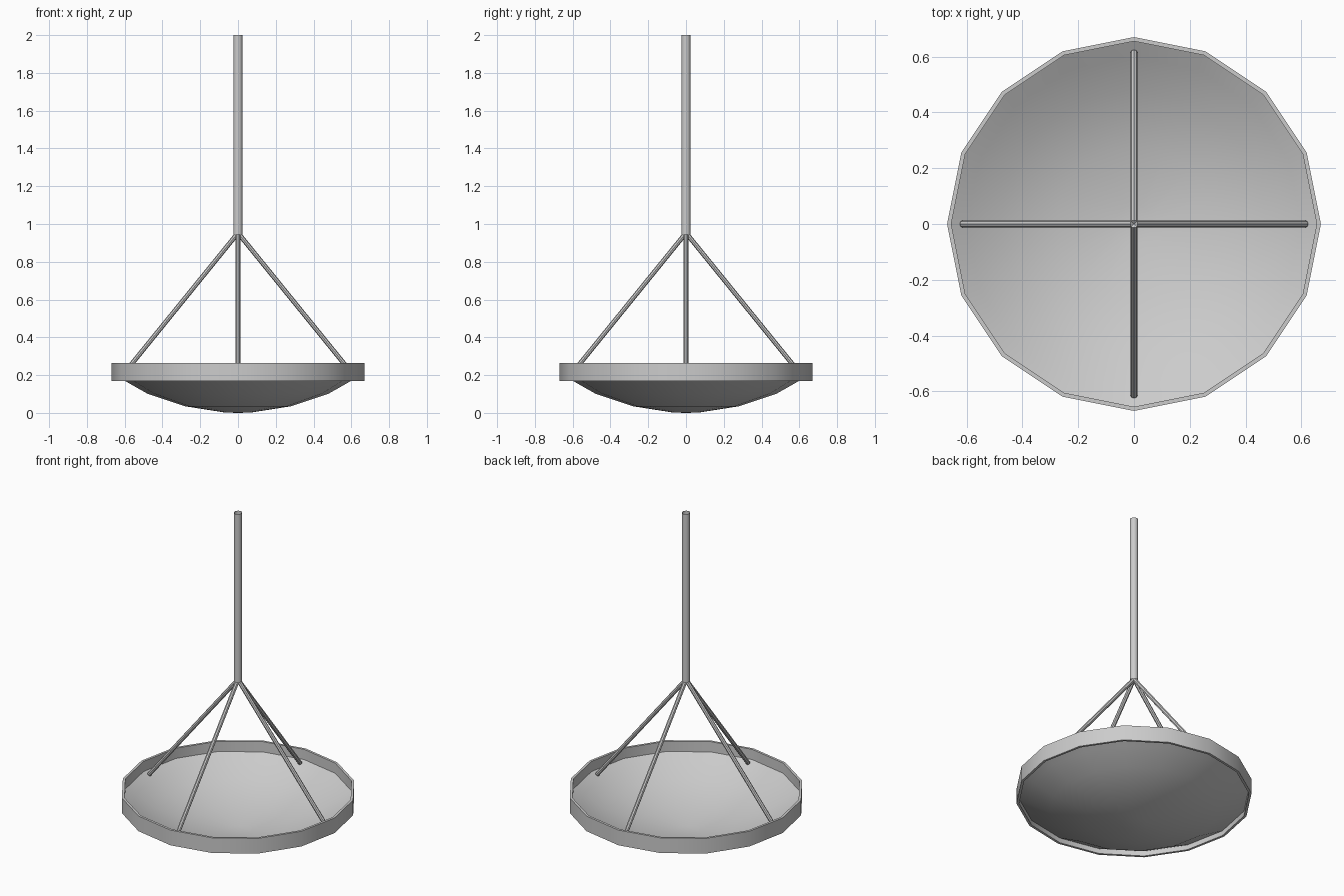
import bpy, bmesh, math
from mathutils import Vector

if "Cube" in bpy.data.objects:
    bpy.data.objects.remove(bpy.data.objects["Cube"])

SIDES = 16


def finish(name, bm):
    bmesh.ops.recalc_face_normals(bm, faces=bm.faces)
    mesh = bpy.data.meshes.new(name)
    bm.to_mesh(mesh)
    bm.free()
    ob = bpy.data.objects.new(name, mesh)
    bpy.context.collection.objects.link(ob)
    bpy.ops.object.select_all(action='DESELECT')
    ob.select_set(True)
    bpy.context.view_layer.objects.active = ob
    bpy.ops.object.shade_smooth_by_angle(angle=math.radians(35))
    return ob


def lathe(name, profile, closed=False):
    bm = bmesh.new()
    rings = []
    for r, z in profile:
        if r == 0:
            rings.append([bm.verts.new((0, 0, z))] * SIDES)
        else:
            rings.append([bm.verts.new((r * math.cos(math.tau * i / SIDES),
                                        r * math.sin(math.tau * i / SIDES), z))
                          for i in range(SIDES)])
    pairs = list(zip(rings, rings[1:]))
    if closed:
        pairs.append((rings[-1], rings[0]))
    for a, b in pairs:
        for i in range(SIDES):
            j = (i + 1) % SIDES
            quad = dict.fromkeys((a[i], a[j], b[j], b[i]))
            bm.faces.new(list(quad))
    return finish(name, bm)


def rod(name, start, end, radius, sides, caps):
    a, b = Vector(start), Vector(end)
    d = b - a
    bm = bmesh.new()
    bmesh.ops.create_cone(bm, cap_ends=caps, segments=sides,
                          radius1=radius, radius2=radius, depth=d.length)
    mat = d.to_track_quat('Z', 'Y').to_matrix().to_4x4()
    mat.translation = (a + b) / 2
    bm.transform(mat)
    return finish(name, bm)


# Shallow thin dish
lathe("dish", [(0, 0), (0.07, 0.002), (0.28, 0.035), (0.48, 0.102),
               (0.60, 0.17), (0.657, 0.202)])

# Upright rim band around the dish
lathe("rim", [(0.67, 0.17), (0.67, 0.265), (0.655, 0.265), (0.655, 0.17)], closed=True)

# Central hanging pole, open tube
rod("pole", (0, 0, 0.945), (0, 0, 2.0), 0.024, 12, False)

# Four slanted support rods
for k in range(4):
    c, s = round(math.cos(k * math.pi / 2)), round(math.sin(k * math.pi / 2))
    rod(f"support_rod_{k + 1}", (0.615 * c, 0.615 * s, 0.195),
        (0.004 * c, 0.004 * s, 0.948), 0.0125, 8, True)
